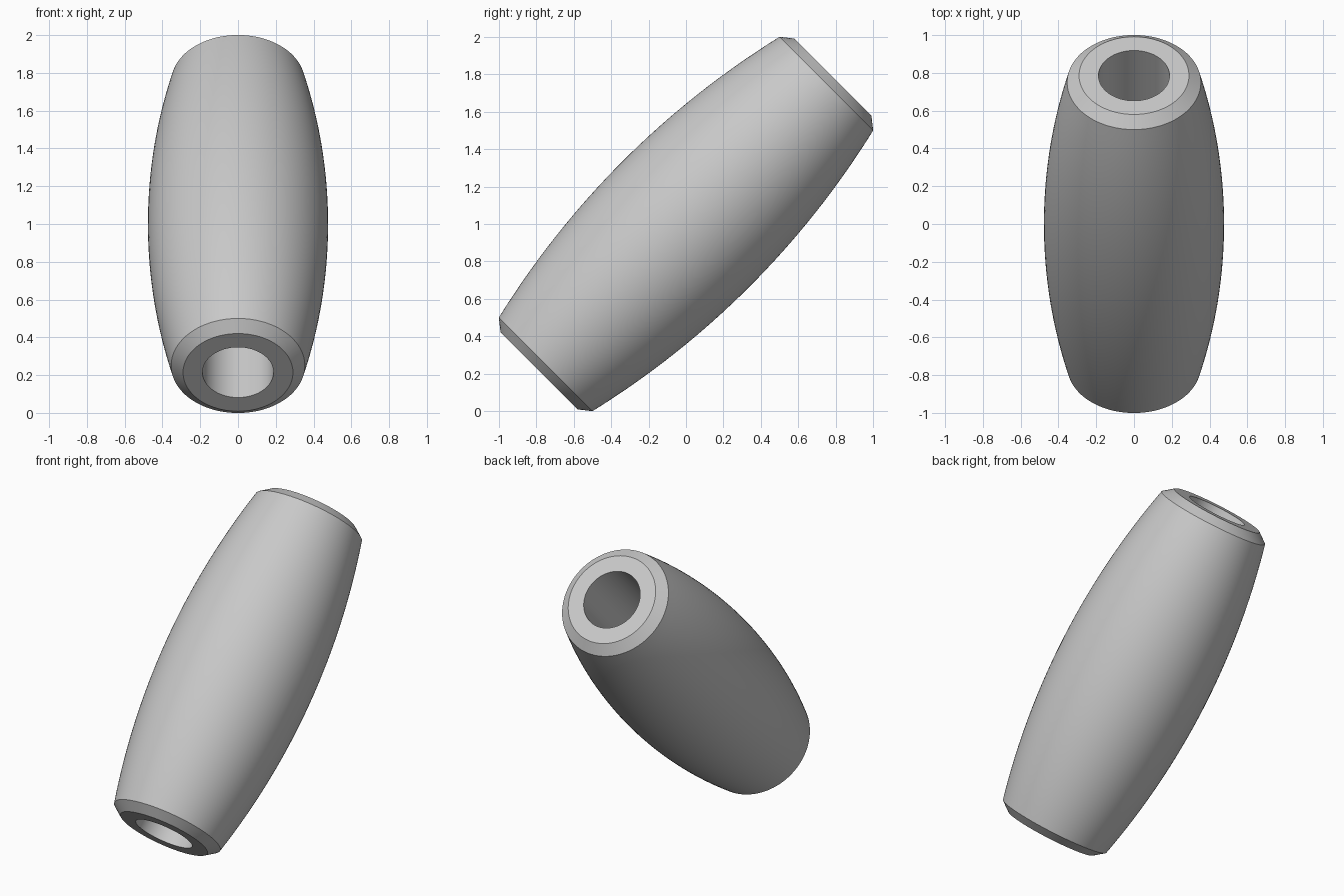
import bpy
import bmesh
import math
from mathutils import Matrix, Vector

cube = bpy.data.objects.get("Cube")
if cube:
    bpy.data.objects.remove(cube, do_unlink=True)

SEGMENTS = 96
ARC_STEPS = 32
HALF_BARREL = 1.061   # axial distance from centre to the barrel rim
HALF_LENGTH = 1.111   # axial distance from centre to the end face
R_MID, R_RIM, R_FACE, R_BORE = 0.477, 0.354, 0.291, 0.188

# Plain grey material
grey = bpy.data.materials.new("light grey")
grey.use_nodes = True
color = (0.58, 0.58, 0.58, 1)
grey.diffuse_color = color
grey.node_tree.nodes["Principled BSDF"].inputs["Base Color"].default_value = color

# Profile: bore, end face, chamfer, then the bulging circular arc
sagitta = R_MID - R_RIM
arc_radius = (HALF_BARREL ** 2 + sagitta ** 2) / (2 * sagitta)
sweep = math.asin(HALF_BARREL / arc_radius)
profile = [(R_BORE, -HALF_LENGTH), (R_FACE, -HALF_LENGTH)]
for i in range(ARC_STEPS + 1):
    a = sweep * (2 * i / ARC_STEPS - 1)
    profile.append((R_MID - arc_radius * (1 - math.cos(a)), arc_radius * math.sin(a)))
profile += [(R_FACE, HALF_LENGTH), (R_BORE, HALF_LENGTH)]

# Revolve the closed profile into a hollow barrel
bm = bmesh.new()
verts = [bm.verts.new((r, 0, h)) for r, h in profile]
edges = [bm.edges.new((v, verts[(i + 1) % len(verts)])) for i, v in enumerate(verts)]
bmesh.ops.spin(bm, geom=verts + edges, cent=(0, 0, 0), axis=(0, 0, 1),
               angle=math.tau, steps=SEGMENTS, use_duplicate=False)
bmesh.ops.remove_doubles(bm, verts=bm.verts[:], dist=0.0001)
bmesh.ops.recalc_face_normals(bm, faces=bm.faces[:])

# Lean the barrel back by an eighth of a turn and lift it to the ground
lean = Matrix.Rotation(-math.pi / 4, 4, "X")
bm.transform(Matrix.Translation(Vector((0, 0, 1))) @ lean)

mesh = bpy.data.meshes.new("barrel_sleeve")
bm.to_mesh(mesh)
bm.free()
mesh.materials.append(grey)
barrel = bpy.data.objects.new("barrel_sleeve", mesh)
bpy.context.collection.objects.link(barrel)

# Smooth sides with crisp rims
bpy.ops.object.select_all(action="DESELECT")
barrel.select_set(True)
bpy.context.view_layer.objects.active = barrel
bpy.ops.object.shade_smooth_by_angle(angle=math.radians(30))
